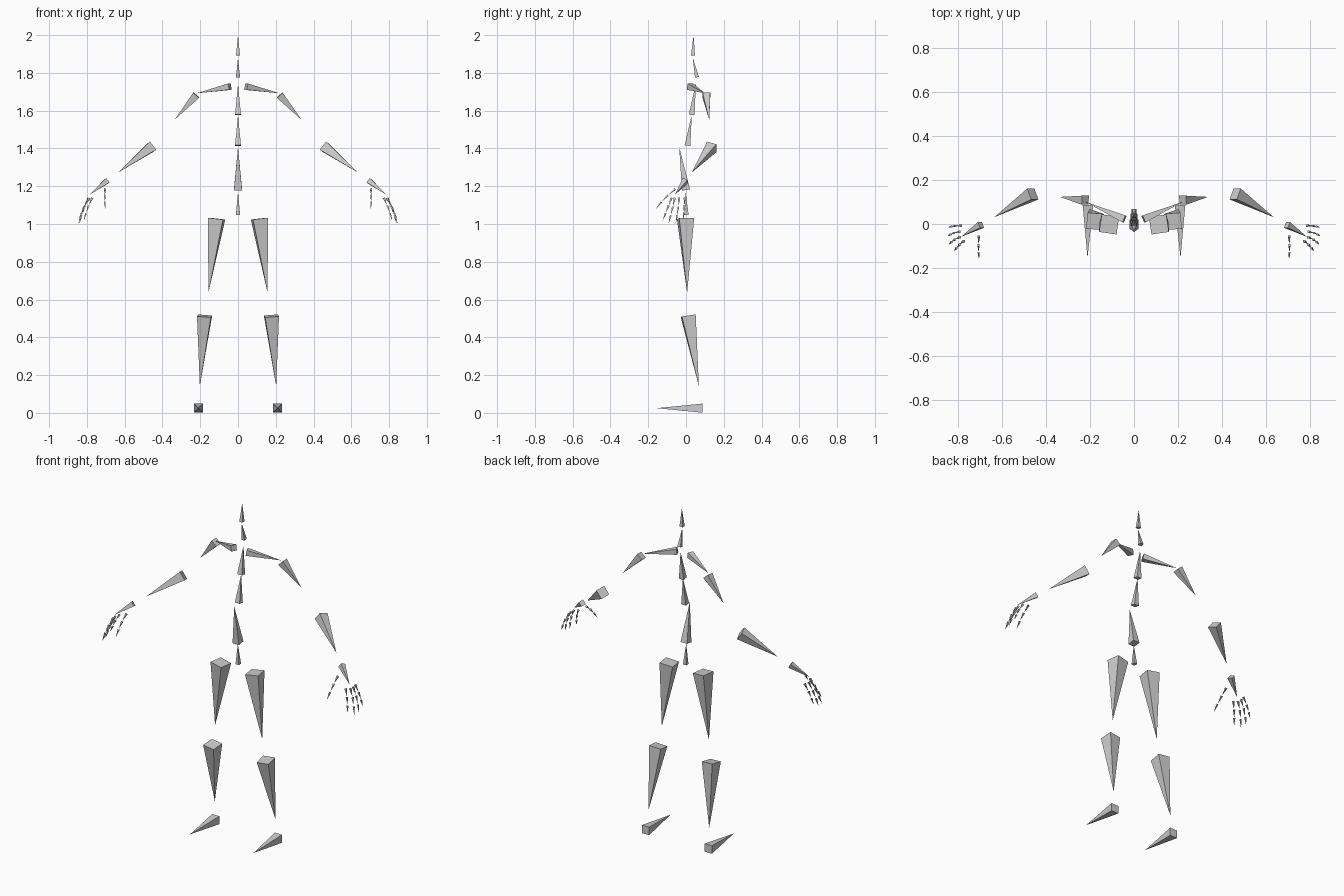
import bpy
from mathutils import Vector

if "Cube" in bpy.data.objects:
    bpy.data.objects.remove(bpy.data.objects["Cube"])


def spike(name, base, tip, width, ref=(0, 1, 0)):
    """Four-sided pyramid: square base centred on base, apex at tip."""
    base, tip, ref = Vector(base), Vector(tip), Vector(ref)
    d = (tip - base).normalized()
    u = (ref - d * ref.dot(d)).normalized()
    v = d.cross(u)
    h = width / 2
    verts = [base + u * (h * a) + v * (h * b)
             for a, b in ((-1, -1), (1, -1), (1, 1), (-1, 1))] + [tip]
    faces = [(3, 2, 1, 0), (0, 1, 4), (1, 2, 4), (2, 3, 4), (3, 0, 4)]
    me = bpy.data.meshes.new(name)
    me.from_pydata(verts, [], faces)
    ob = bpy.data.objects.new(name, me)
    bpy.context.collection.objects.link(ob)
    return ob


def pair(name, base, tip, width, ref=(0, 1, 0)):
    """The same spike on both sides of the body."""
    for side, s in (("left", 1), ("right", -1)):
        flip = lambda p: (p[0] * s, p[1], p[2])
        spike(f"{name}_{side}", flip(base), flip(tip), width, flip(ref))


def digit(name, start, mid, end, width):
    """Three spikes in a row along a slightly bent finger."""
    a, b, c = Vector(start), Vector(mid), Vector(end)
    point = lambda t: a * (1 - t) ** 2 + b * (2 * t * (1 - t)) + c * t * t
    for i, (t0, t1) in enumerate(((0, .36), (.39, .69), (.72, 1))):
        pair(f"{name}_{i + 1}", point(t0), point(t1), width * (1 - .1 * i))


# Spine, neck and head
for name, y0, z0, y1, z1, w in (
        ("pelvis", .003, 1.048, -.002, 1.17, .022),
        ("lower_spine", 0, 1.18, -.036, 1.408, .043),
        ("middle_spine", .008, 1.415, .03, 1.577, .031),
        ("upper_spine", .03, 1.578, .052, 1.742, .031),
        ("neck", .058, 1.777, .036, 1.88, .021),
        ("head", .037, 1.892, .04, 2.0, .021)):
    spike(name, (0, y0, z0), (0, y1, z1), w)

# Shoulders and arms
pair("collar_bone", (.043, .022, 1.727), (.22, .1, 1.692), .034, (0, 0, 1))
pair("upper_arm", (.221, .108, 1.682), (.336, .123, 1.552), .041)
pair("forearm", (.459, .136, 1.408), (.634, .031, 1.273), .054)
pair("hand", (.694, -.004, 1.228), (.784, -.058, 1.156), .029)

# Legs and feet
pair("thigh", (.113, -.002, 1.028), (.157, .006, .635), .08, (-.15, 1, 0))
pair("shin", (.177, .012, .513), (.202, .068, .142), .074, (-.08, 1, 0))
pair("foot", (.209, .087, .025), (.211, -.155, .025), .048, (0, 0, 1))

# Thumb and fingers
digit("thumb", (.704, -.056, 1.185), (.707, -.105, 1.15), (.703, -.16, 1.08), .011)
digit("index_finger", (.772, -.077, 1.137), (.797, -.095, 1.09), (.817, -.124, 1.017), .011)
digit("middle_finger", (.79, -.06, 1.137), (.82, -.07, 1.085), (.84, -.093, 1.0), .011)
digit("ring_finger", (.792, -.036, 1.137), (.825, -.04, 1.085), (.845, -.055, 1.0), .011)
digit("little_finger", (.785, -.007, 1.137), (.82, -.008, 1.09), (.841, -.015, 1.022), .011)
